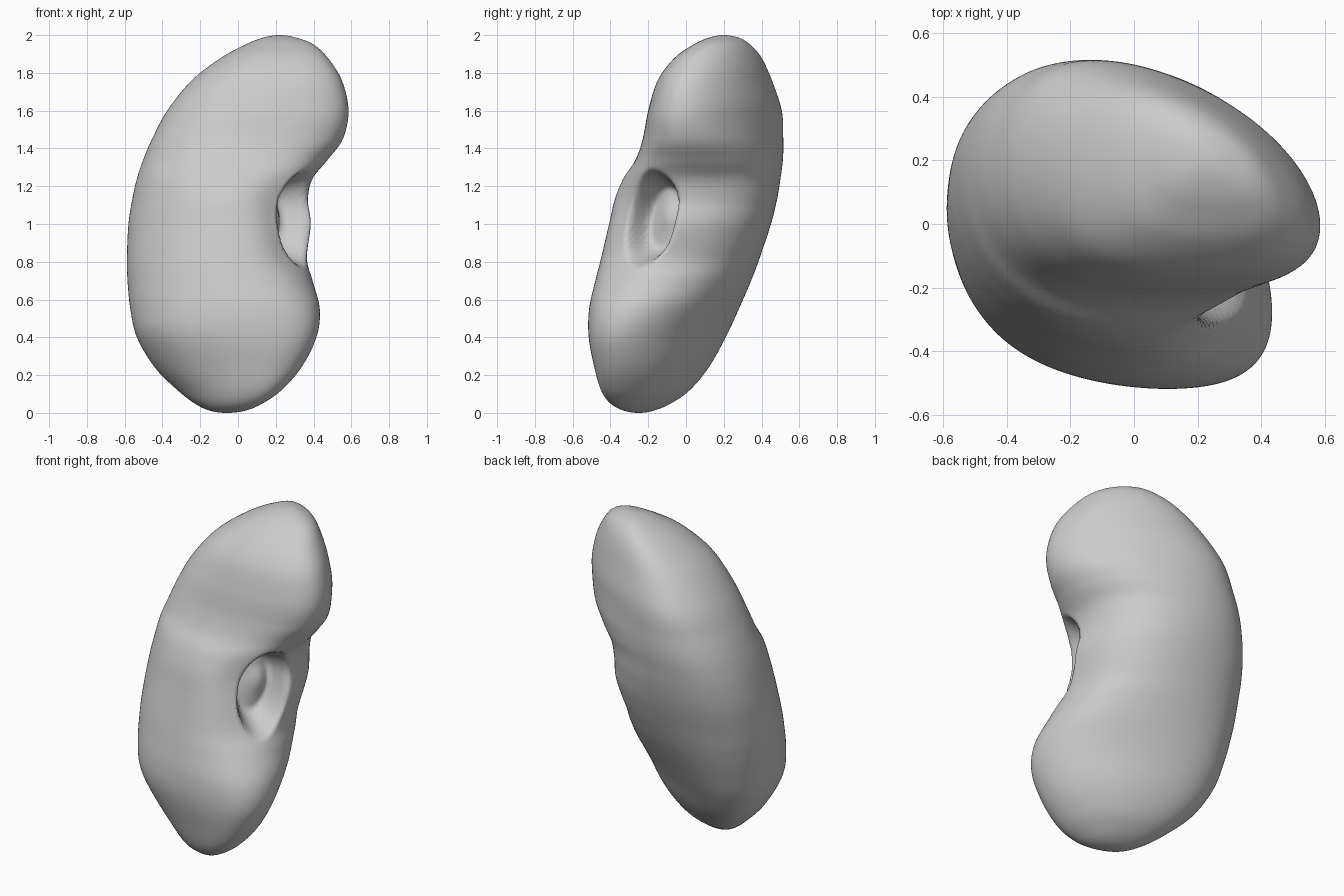
import bpy, bmesh, math
from mathutils import Vector

cube = bpy.data.objects.get("Cube")
if cube:
    bpy.data.objects.remove(cube)

# Body sections from bottom to top: height, x range, y range
SECTIONS = [
    (0, -.06, -.06, -.25, -.25),
    (.012, -.15, .04, -.33, -.17),
    (.05, -.23, .13, -.40, -.08),
    (.12, -.32, .23, -.45, .02),
    (.24, -.44, .335, -.485, .12),
    (.4, -.535, .415, -.515, .21),
    (.55, -.57, .433, -.513, .28),
    (.7, -.585, .395, -.48, .345),
    (.82, -.588, .365, -.45, .39),
    (1, -.58, .385, -.41, .45),
    (1.13, -.56, .37, -.38, .482),
    (1.24, -.535, .395, -.335, .5),
    (1.34, -.502, .475, -.27, .513),
    (1.45, -.455, .555, -.23, .515),
    (1.6, -.375, .585, -.2, .507),
    (1.76, -.245, .55, -.15, .455),
    (1.88, -.09, .475, -.06, .40),
    (1.95, .04, .40, .04, .34),
    (1.986, .13, .31, .12, .28),
    (2, .22, .22, .2, .2),
]
SEGMENTS = 160
STEPS = 9


def centred(row):
    z, x0, x1, y0, y1 = row
    return ((x0 + x1) / 2, (y0 + y1) / 2, z, (x1 - x0) / 2, (y1 - y0) / 2)


def mirrored(row):
    # Continue through a pole so that the end is round
    return row[:3] + (-row[3], -row[4])


def spline(a, b, c, d, t):
    return [(2 * q + (r - p) * t + (2 * p - 5 * q + 4 * r - s) * t ** 2
             + (3 * q - p - 3 * r + s) * t ** 3) / 2
            for p, q, r, s in zip(a, b, c, d)]


def smoothstep(edge0, edge1, v):
    t = min(1, max(0, (v - edge0) / (edge1 - edge0)))
    return t * t * (3 - 2 * t)


def skew(z, angle):
    # Slant of a section in degrees: the front left and back right sides differ
    front = -27 + 18 * smoothstep(0, .5, z) + 12 * smoothstep(1.1, 1.5, z)
    back = -27 + 26 * smoothstep(.35, .9, z) * smoothstep(1.6, 1.1, z)
    turn = angle - math.pi / 4
    blend = (1 + math.cos(turn)) / 2
    # The two ends of the long diagonal are drawn out further
    return math.radians(front + (back - front) * blend - 8 * math.sin(turn) ** 2)


# Hollow on the inner side: its centre, outward and sideways directions
CENTRE = Vector((.28, -.17, 1.03))
OUT = Vector((.86, -.5, 0)).normalized()
SIDE = Vector((-OUT.y, OUT.x, 0))


def hollow(p):
    rel = p - CENTRE
    facing = smoothstep(-.25, -.1, rel.dot(OUT))
    side, up = rel.dot(SIDE), rel.z
    # Front lip set back slightly, then the oval cavity with a firm rim
    lip = .05 * math.exp(-((side + .16) / .13) ** 2 - (up / .23) ** 2)
    r = math.hypot((side - .15 * up) / .15, up / .255)
    cavity = .18 * smoothstep(1.06, .6, r)
    # Uneven floor inside the cavity
    cavity -= .02 * math.exp(-((side - .03) / .05) ** 2 - ((up - .03) / .08) ** 2)
    return p - OUT * (lip + cavity) * facing


# Loft the body
rows = [centred(row) for row in SECTIONS]
rows = [mirrored(rows[1])] + rows + [mirrored(rows[-2])]
samples = [spline(*rows[i:i + 4], k / STEPS)
           for i in range(len(rows) - 3) for k in range(STEPS)]
samples.append(rows[-2])

bm = bmesh.new()
rings = []
for cx, cy, z, hx, hy in samples:
    ring = []
    for j in range(SEGMENTS):
        a = math.tau * j / SEGMENTS
        p = Vector((cx + hx * math.cos(a), cy + hy * math.sin(a + skew(z, a)), z))
        ring.append(bm.verts.new(hollow(p)))
    rings.append(ring)
for low, high in zip(rings, rings[1:]):
    for j in range(SEGMENTS):
        k = (j + 1) % SEGMENTS
        bm.faces.new((low[j], low[k], high[k], high[j]))
bmesh.ops.remove_doubles(bm, verts=bm.verts, dist=.0001)
bmesh.ops.recalc_face_normals(bm, faces=bm.faces)
for face in bm.faces:
    face.smooth = True

mesh = bpy.data.meshes.new("bean_body")
bm.to_mesh(mesh)
bm.free()
body = bpy.data.objects.new("bean_body", mesh)
bpy.context.collection.objects.link(body)

# Single plain grey
grey = bpy.data.materials.new("plain_grey")
grey.use_nodes = True
colour = (.6, .6, .6, 1)
grey.diffuse_color = colour
grey.node_tree.nodes["Principled BSDF"].inputs["Base Color"].default_value = colour
mesh.materials.append(grey)
